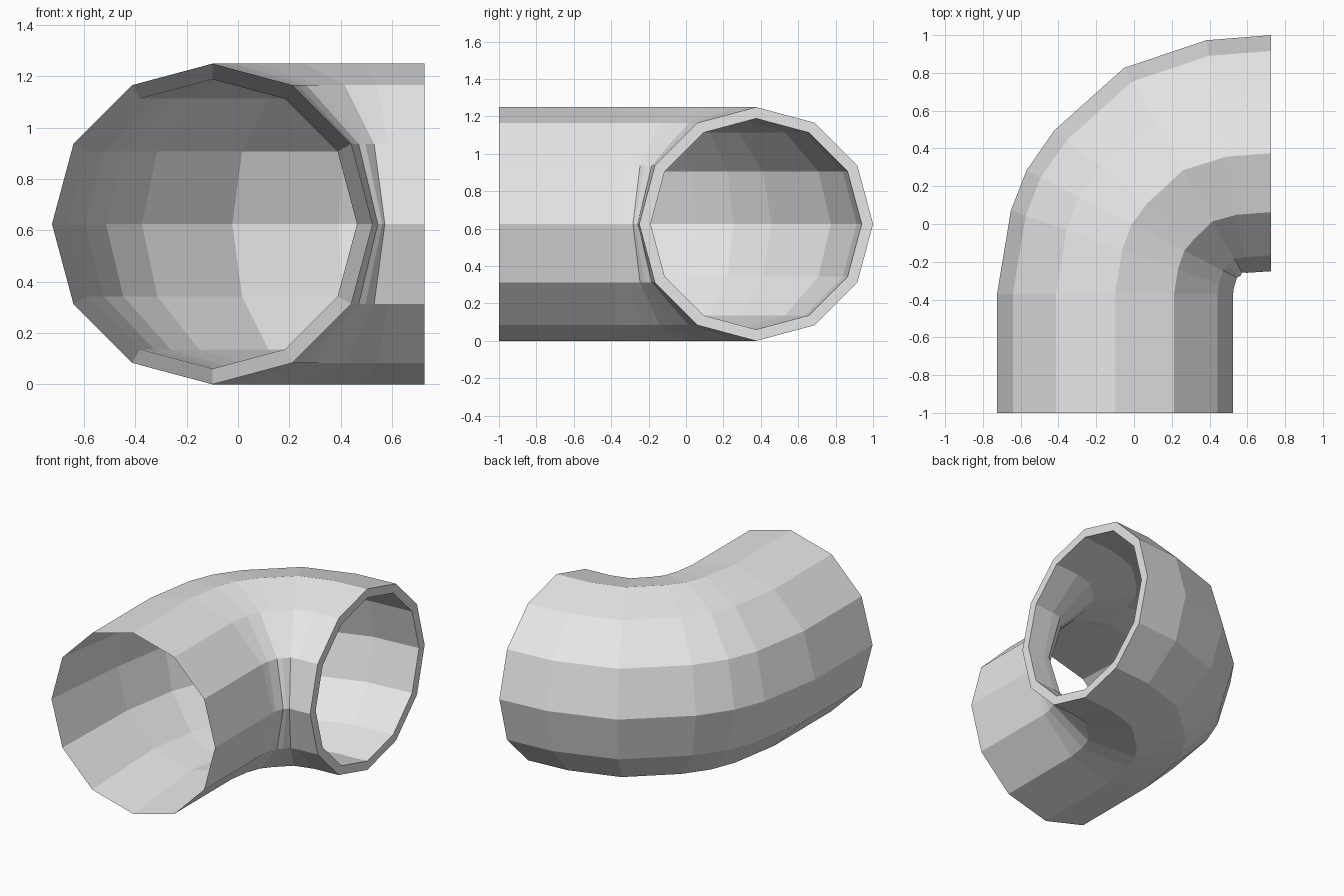
import bpy, bmesh
from math import sin, cos, radians, tau
from mathutils import Vector

cube = bpy.data.objects.get("Cube")
if cube:
    bpy.data.objects.remove(cube)

SIDES = 12
OUTER, INNER = 0.625, 0.564

# Centre line of the elbow: x, y and turn in degrees
front = (-0.1, -1.0, 0)
bend = [(-0.1, -0.37, 0), (-0.062, -0.135, 19.3), (-0.012, 0.0, 27),
        (0.07, 0.11, 38), (0.26, 0.285, 60), (0.49, 0.357, 80),
        (0.726, 0.375, 90)]


def ring(bm, station, radius):
    """Add one ring of vertices square to the centre line."""
    x, y, turn = station
    a = radians(turn)
    centre = Vector((x, y, OUTER))
    side = Vector((-cos(a), sin(a), 0))
    up = Vector((0, 0, 1))
    return [bm.verts.new(centre + radius * (cos(t) * side + sin(t) * up))
            for t in (tau * i / SIDES for i in range(SIDES))]


bm = bmesh.new()
# Outer wall to the thick rim, then the inner wall back to the thin front edge
rings = [ring(bm, s, OUTER) for s in [front] + bend]
rings += [ring(bm, s, INNER) for s in reversed(bend)]
for k, a in enumerate(rings):
    b = rings[(k + 1) % len(rings)]
    for i in range(SIDES):
        j = (i + 1) % SIDES
        bm.faces.new((a[i], a[j], b[j], b[i]))
bmesh.ops.recalc_face_normals(bm, faces=bm.faces)

mesh = bpy.data.meshes.new("pipe_elbow")
bm.to_mesh(mesh)
bm.free()
pipe = bpy.data.objects.new("pipe_elbow", mesh)
bpy.context.collection.objects.link(pipe)

# Plain light grey
mat = bpy.data.materials.new("light grey")
mat.use_nodes = True
grey = (0.8, 0.8, 0.8, 1)
mat.diffuse_color = grey
mat.node_tree.nodes["Principled BSDF"].inputs["Base Color"].default_value = grey
mesh.materials.append(mat)
